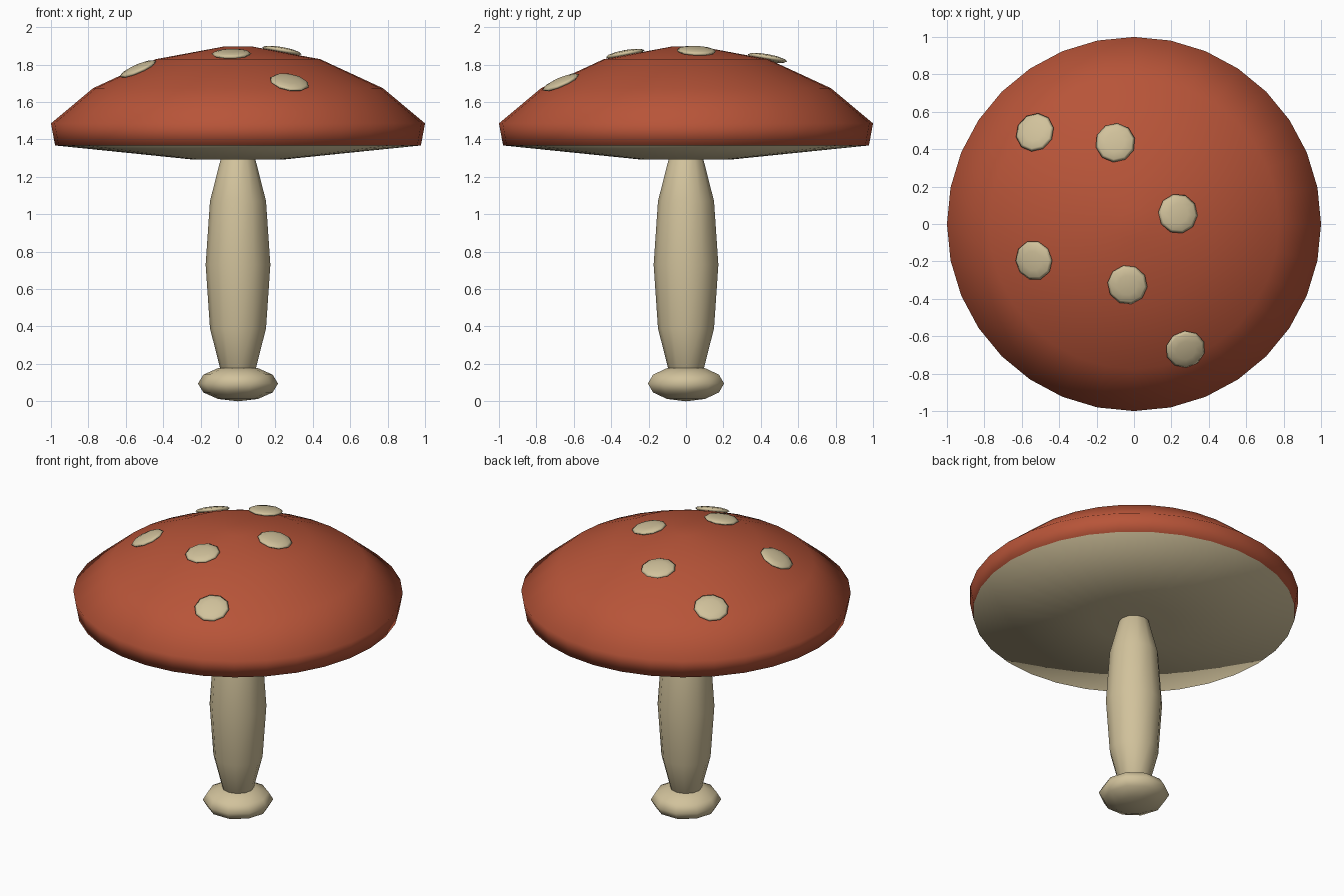
import bpy, bmesh, math
from mathutils import Matrix, Vector

if "Cube" in bpy.data.objects:
    bpy.data.objects.remove(bpy.data.objects["Cube"])


def material(name, rgb):
    m = bpy.data.materials.new(name)
    m.diffuse_color = (*rgb, 1)
    m.use_nodes = True
    m.node_tree.nodes["Principled BSDF"].inputs["Base Color"].default_value = m.diffuse_color
    return m


RED = material("cap red", (0.477, 0.089, 0.040))
CREAM = material("cream", (0.638, 0.539, 0.330))


def lathe(name, profile, sides, mats, matrix=Matrix()):
    """Revolve (radius, z) points around z; the end points are poles."""
    bm = bmesh.new()
    rings = []
    for r, z in profile:
        if r == 0:
            rings.append([bm.verts.new((0, 0, z))] * sides)
        else:
            rings.append([bm.verts.new((r * math.cos(a), r * math.sin(a), z))
                          for a in (2 * math.pi * i / sides for i in range(sides))])
    for lo, hi in zip(rings, rings[1:]):
        for i in range(sides):
            j = (i + 1) % sides
            corners = [lo[i], lo[j], hi[j], hi[i]]
            bm.faces.new(list(dict.fromkeys(corners))).smooth = True
    bmesh.ops.recalc_face_normals(bm, faces=bm.faces)
    me = bpy.data.meshes.new(name)
    bm.to_mesh(me)
    bm.free()
    for m in mats:
        me.materials.append(m)
    ob = bpy.data.objects.new(name, me)
    ob.matrix_world = matrix
    bpy.context.collection.objects.link(ob)
    return ob


def ball(radius, half, z=0, steps=6):
    """Profile of a squashed sphere."""
    pts = [(radius * math.sin(math.pi * k / steps),
            z - half * math.cos(math.pi * k / steps)) for k in range(steps + 1)]
    return [(0, pts[0][1])] + pts[1:-1] + [(0, pts[-1][1])]


# Foot and stem
lathe("foot", ball(0.214, 0.095, 0.095), 10, [CREAM])
lathe("stem", ball(0.173, 0.68, 0.73), 12, [CREAM])

# Cap: red dome and rim, cream underside
DOME = [(0.978, 1.368), (1.0, 1.486), (0.775, 1.674), (0.44, 1.829), (0.08, 1.896)]
cap = lathe("cap", [(0, 1.292), (0.235, 1.292)] + DOME + [(0, 1.896)], 32, [RED, CREAM])
for p in cap.data.polygons:
    p.material_index = 1 if p.normal.z < -0.7 else 0

# Spots lying flat on the dome
SPOTS = [(-0.53, 0.49), (-0.10, 0.435), (0.235, 0.055),
         (-0.535, -0.195), (-0.035, -0.325), (0.275, -0.67)]
for i, (x, y) in enumerate(SPOTS):
    r = math.hypot(x, y)
    (r0, z0), (r1, z1) = (DOME[3], DOME[4]) if r < 0.46 else (DOME[2], DOME[3])
    slope = (z1 - z0) / (r1 - r0)
    out = Vector((x, y, 0)) / r
    n = (Vector((0, 0, 1)) - out * slope).normalized()
    t = Vector((-out.y, out.x, 0))
    b = n.cross(t)
    pos = Vector((x, y, z0 + slope * (r - r0) + 0.008))
    rot = Matrix((t, b, n)).transposed().to_4x4()
    lathe(f"spot_{i + 1}", ball(0.107, 0.02), 10, [CREAM], Matrix.Translation(pos) @ rot)
